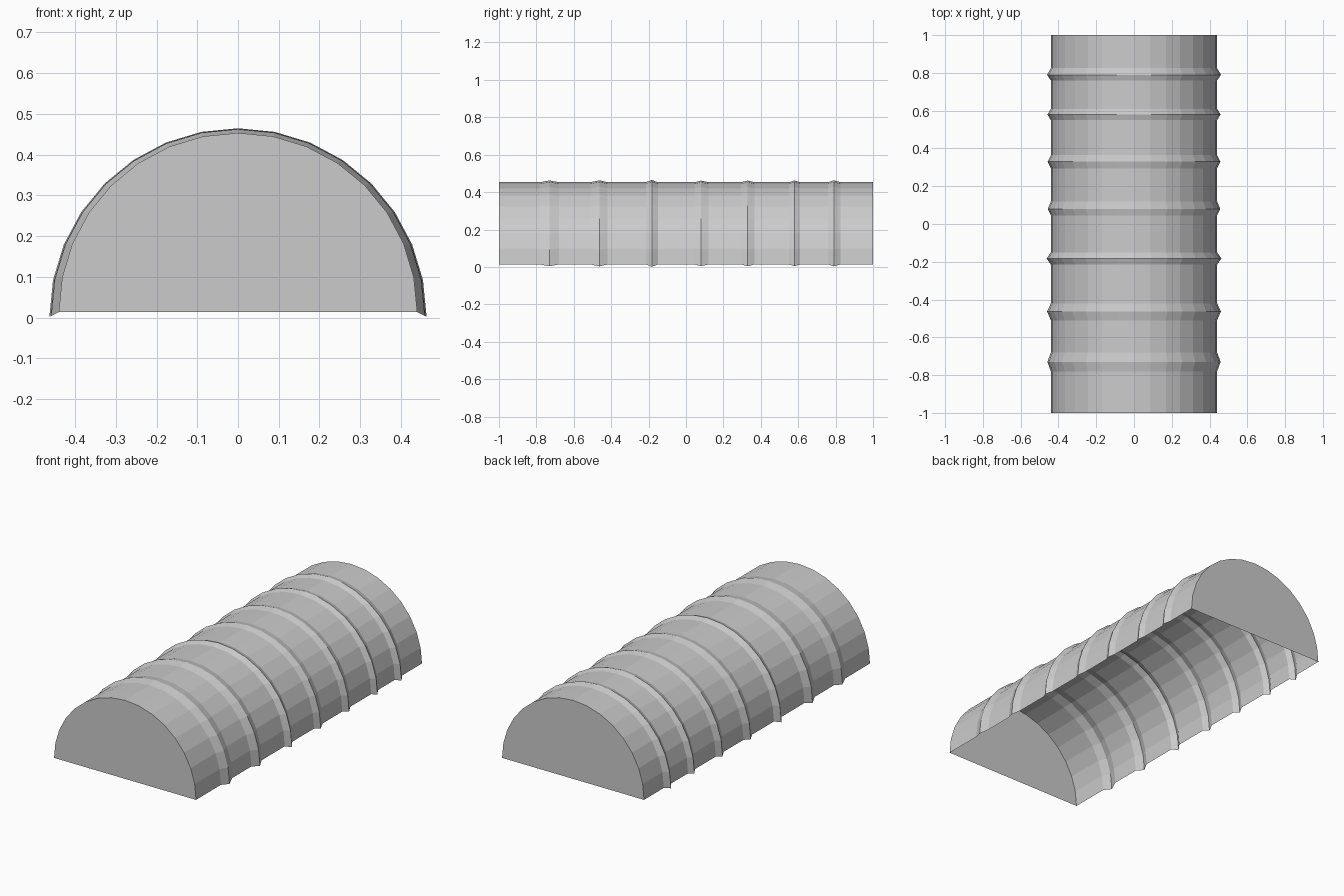
import bpy, bmesh, math

if "Cube" in bpy.data.objects:
    bpy.data.objects.remove(bpy.data.objects["Cube"])

R, BASE_Z, SEG = 0.44, 0.013, 16
MID_Z = BASE_Z + R / 2

# ribs: (start y, peak y, end y, swell factor)
RIBS = [(-0.78, -0.73, -0.68, 1.042), (-0.51, -0.463, -0.42, 1.046),
        (-0.215, -0.183, -0.15, 1.052), (0.045, 0.08, 0.12, 1.038),
        (0.295, 0.33, 0.365, 1.040), (0.55, 0.58, 0.61, 1.042),
        (0.76, 0.79, 0.825, 1.046)]

# ring stations along the length
stations = [(-1.0, 1.0)]
for a, p, b, s in RIBS:
    stations += [(a, 1.0), (p, s), (b, 1.0)]
stations.append((1.0, 1.0))

bm = bmesh.new()


def ring(y, s):
    """Half-circle of vertices, swollen about the middle of the arch."""
    verts = []
    for i in range(SEG + 1):
        t = math.pi * i / SEG
        z = BASE_Z + R * math.sin(t)
        verts.append(bm.verts.new((R * math.cos(t) * s, y, MID_Z + (z - MID_Z) * s)))
    return verts


# open-bottomed arched shell
rings = [ring(y, s) for y, s in stations]
for r0, r1 in zip(rings, rings[1:]):
    for i in range(SEG):
        bm.faces.new((r0[i], r1[i], r1[i + 1], r0[i + 1]))

# flat end walls
bm.faces.new(rings[0])
bm.faces.new(rings[-1][::-1])
bmesh.ops.recalc_face_normals(bm, faces=bm.faces)
bm.normal_update()
# make sure the normals point outward
if bm.faces[:][SEG // 2].normal.z < 0:
    bmesh.ops.reverse_faces(bm, faces=bm.faces)

mesh = bpy.data.meshes.new("ribbed_half_barrel")
bm.to_mesh(mesh)
bm.free()
obj = bpy.data.objects.new("ribbed_half_barrel", mesh)
bpy.context.collection.objects.link(obj)
